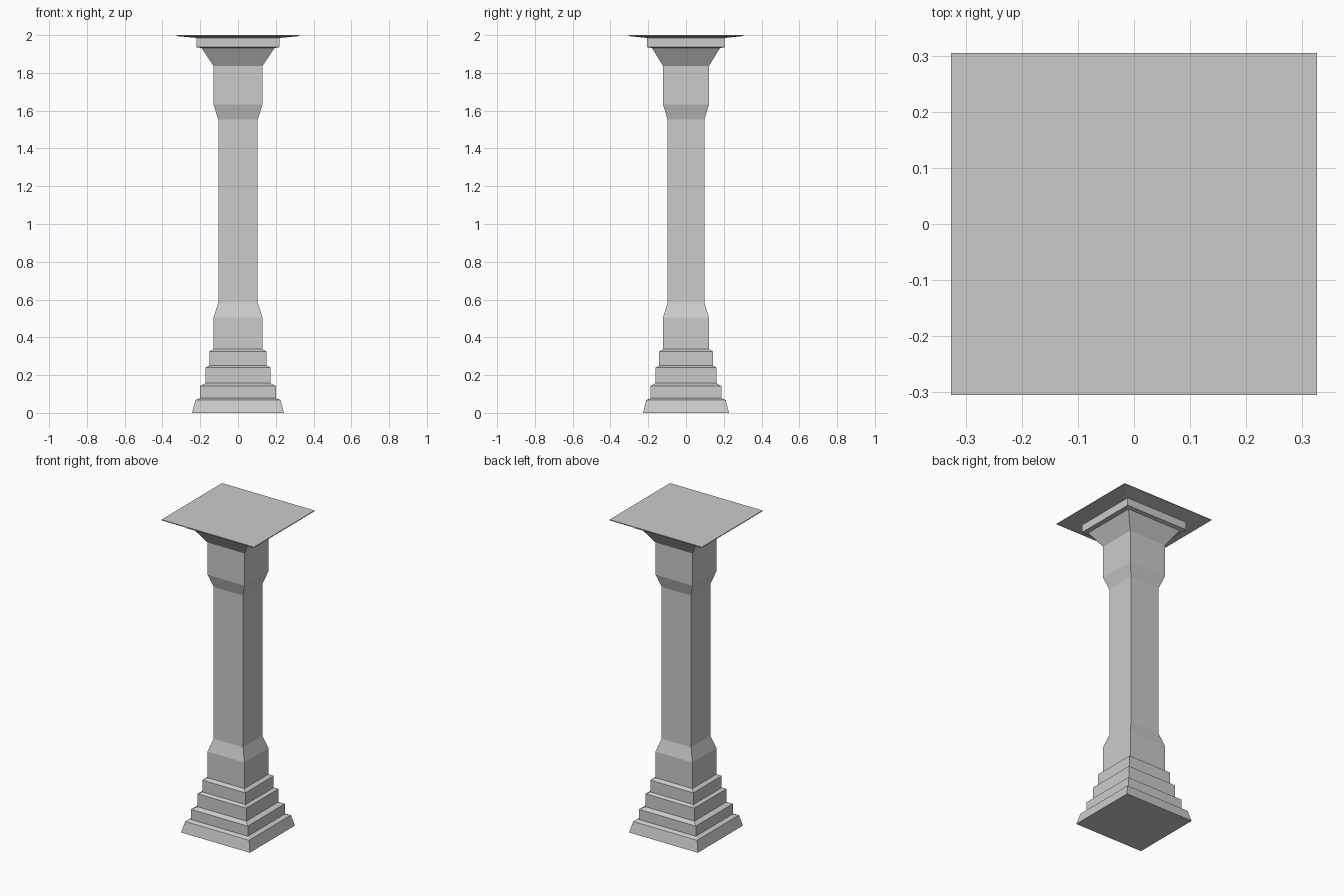
import bpy, bmesh

if "Cube" in bpy.data.objects:
    bpy.data.objects.remove(bpy.data.objects["Cube"])

DEPTH = 0.935  # depth of the column relative to its width


def square_stack(name, profile, cap_bottom=False, cap_top=False):
    """Rectangular rings joined bottom to top; profile holds (half width, height)."""
    bm = bmesh.new()
    rings = []
    for w, z in profile:
        d = w * DEPTH
        rings.append([bm.verts.new((x, y, z))
                      for x, y in ((-w, -d), (w, -d), (w, d), (-w, d))])
    for low, high in zip(rings, rings[1:]):
        for i in range(4):
            j = (i + 1) % 4
            bm.faces.new((low[i], low[j], high[j], high[i]))
    if cap_bottom:
        bm.faces.new(rings[0][::-1])
    if cap_top:
        bm.faces.new(rings[-1])
    mesh = bpy.data.meshes.new(name)
    bm.to_mesh(mesh)
    bm.free()
    obj = bpy.data.objects.new(name, mesh)
    bpy.context.collection.objects.link(obj)
    return obj


# Stepped base: flared foot and three shrinking steps with sloped ledges
base = [(0.243, 0), (0.225, 0.068)]
for w, z0, z1 in ((0.2, 0.078, 0.143), (0.172, 0.157, 0.24), (0.152, 0.25, 0.325)):
    base += [(w, z0), (w, z1)]
base.append((0.13, 0.338))
square_stack("stepped_base", base, cap_bottom=True)

# Shaft, thicker at both ends
square_stack("shaft", [(0.13, 0.338), (0.13, 0.505), (0.104, 0.585),
                       (0.104, 1.552), (0.13, 1.632), (0.13, 1.837)])

# Flared capital with a projecting band
square_stack("capital", [(0.13, 1.837), (0.193, 1.932), (0.22, 1.936), (0.22, 1.985)])

# Thin top slab with a tapered underside
square_stack("top_slab", [(0.22, 1.985), (0.326, 1.995), (0.326, 2.0)], cap_top=True)
